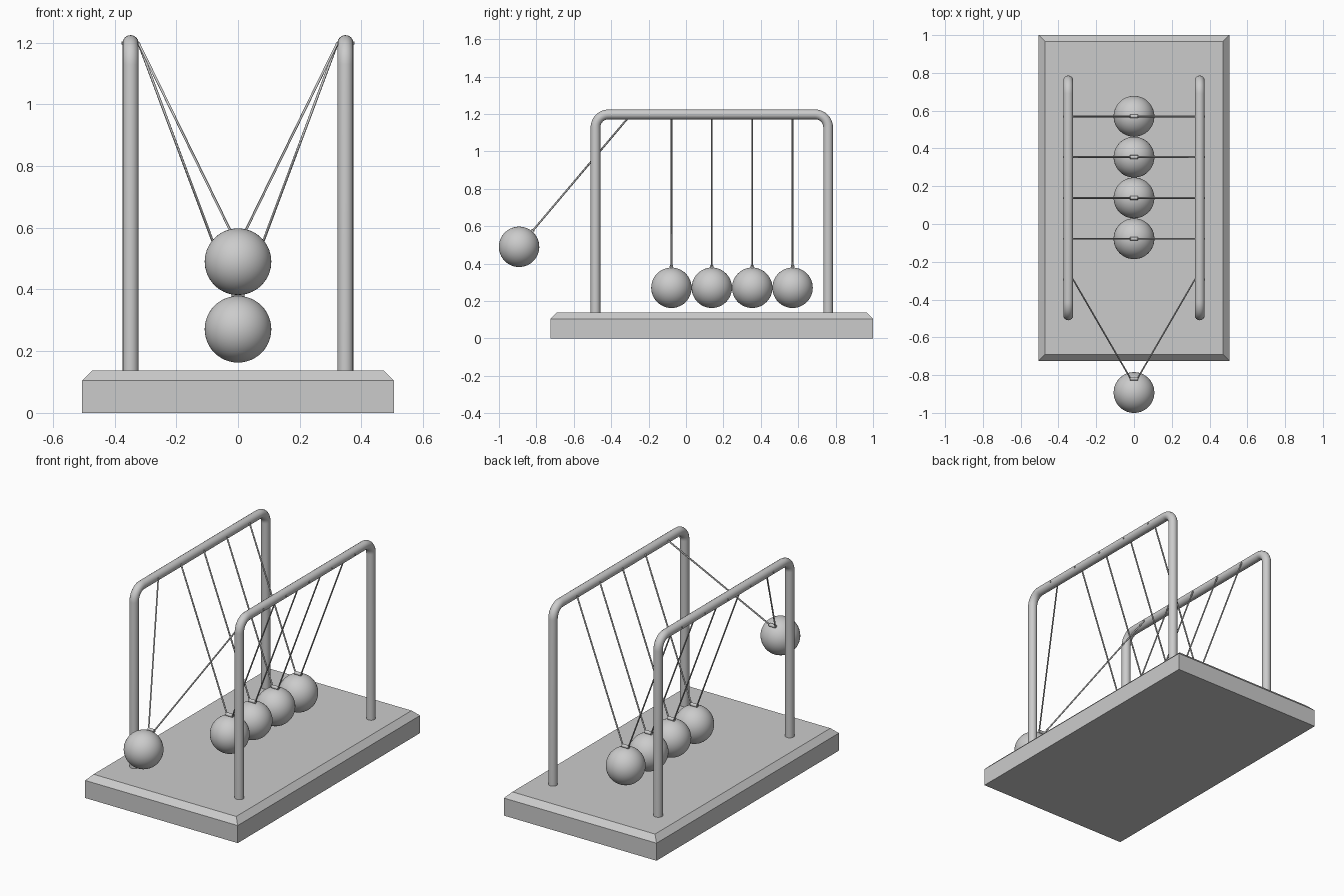
import bpy, bmesh, math
from mathutils import Vector, Matrix

if "Cube" in bpy.data.objects:
    bpy.data.objects.remove(bpy.data.objects["Cube"])

CY = 0.138                      # y centre of stand
RAIL_X, RAIL_Z, RAIL_R = 0.348, 1.198, 0.026
BALL_R, BALL_Z = 0.108, 0.271


def smooth(ob, angle=40):
    bpy.ops.object.select_all(action='DESELECT')
    ob.select_set(True)
    bpy.context.view_layer.objects.active = ob
    bpy.ops.object.shade_smooth_by_angle(angle=math.radians(angle))


def tube(name, pts, radius, res):
    cu = bpy.data.curves.new(name, 'CURVE')
    cu.dimensions = '3D'
    cu.bevel_depth = radius
    cu.bevel_resolution = res
    cu.use_fill_caps = True
    sp = cu.splines.new('POLY')
    sp.points.add(len(pts) - 1)
    for p, co in zip(sp.points, pts):
        p.co = (*co, 1)
    ob = bpy.data.objects.new(name, cu)
    bpy.context.collection.objects.link(ob)
    bpy.ops.object.select_all(action='DESELECT')
    ob.select_set(True)
    bpy.context.view_layer.objects.active = ob
    bpy.ops.object.convert(target='MESH')
    ob = bpy.context.object
    ob.name = name
    smooth(ob, 50)
    return ob


# base plate with chamfered top rim
bm = bmesh.new()
bmesh.ops.create_cube(bm, size=1, matrix=Matrix.Translation((0, CY, 0.069))
                      @ Matrix.Diagonal((1.01, 1.724, 0.138, 1)))
rim = [e for e in bm.edges if all(v.co.z > 0.1 for v in e.verts)]
bmesh.ops.bevel(bm, geom=rim, offset=0.033, segments=1, affect='EDGES')
me = bpy.data.meshes.new("base")
bm.to_mesh(me)
bm.free()
bpy.context.collection.objects.link(bpy.data.objects.new("base", me))

# two bent-tube frames with rounded corners
half, bend = 0.622, 0.07
arc = [(half - bend + bend * math.cos(a), RAIL_Z - bend + bend * math.sin(a))
       for a in (math.radians(90 * i / 10) for i in range(11))]
profile = [(half, 0.12)] + arc
profile += [(-y, z) for y, z in reversed(profile)]
for side, s in (("left", -1), ("right", 1)):
    tube(side + "_frame", [(s * RAIL_X, CY + y, z) for y, z in profile], RAIL_R, 6)

# five balls with clips and strings; the front one is swung out
for k in range(5):
    pivot = Vector((0, CY + (k - 2) * 2 * BALL_R, RAIL_Z))
    swing = Matrix.Rotation(math.radians(-40.2 if k == 0 else 0), 3, 'X')

    def place(x, z):
        return pivot + swing @ Vector((x, 0, z - RAIL_Z))

    bpy.ops.mesh.primitive_uv_sphere_add(segments=48, ring_count=24, radius=BALL_R,
                                         location=place(0, BALL_Z),
                                         rotation=swing.to_euler())
    ball = bpy.context.object
    ball.name = f"ball_{k + 1}"
    smooth(ball)

    clip_z = BALL_Z + BALL_R + 0.006
    tube(f"clip_{k + 1}", [place(-0.021, clip_z), place(0.021, clip_z)], 0.01, 3)

    # string runs through the rail, down to the clip and up the other side
    ends = [pivot + Vector((RAIL_X + RAIL_R + 0.003, 0, 0)),
            pivot + Vector((RAIL_X - RAIL_R, 0, 0)), place(0.018, clip_z)]
    other = [Vector((-p.x, p.y, p.z)) for p in reversed(ends)]
    tube(f"string_{k + 1}", ends + other, 0.005, 2)
